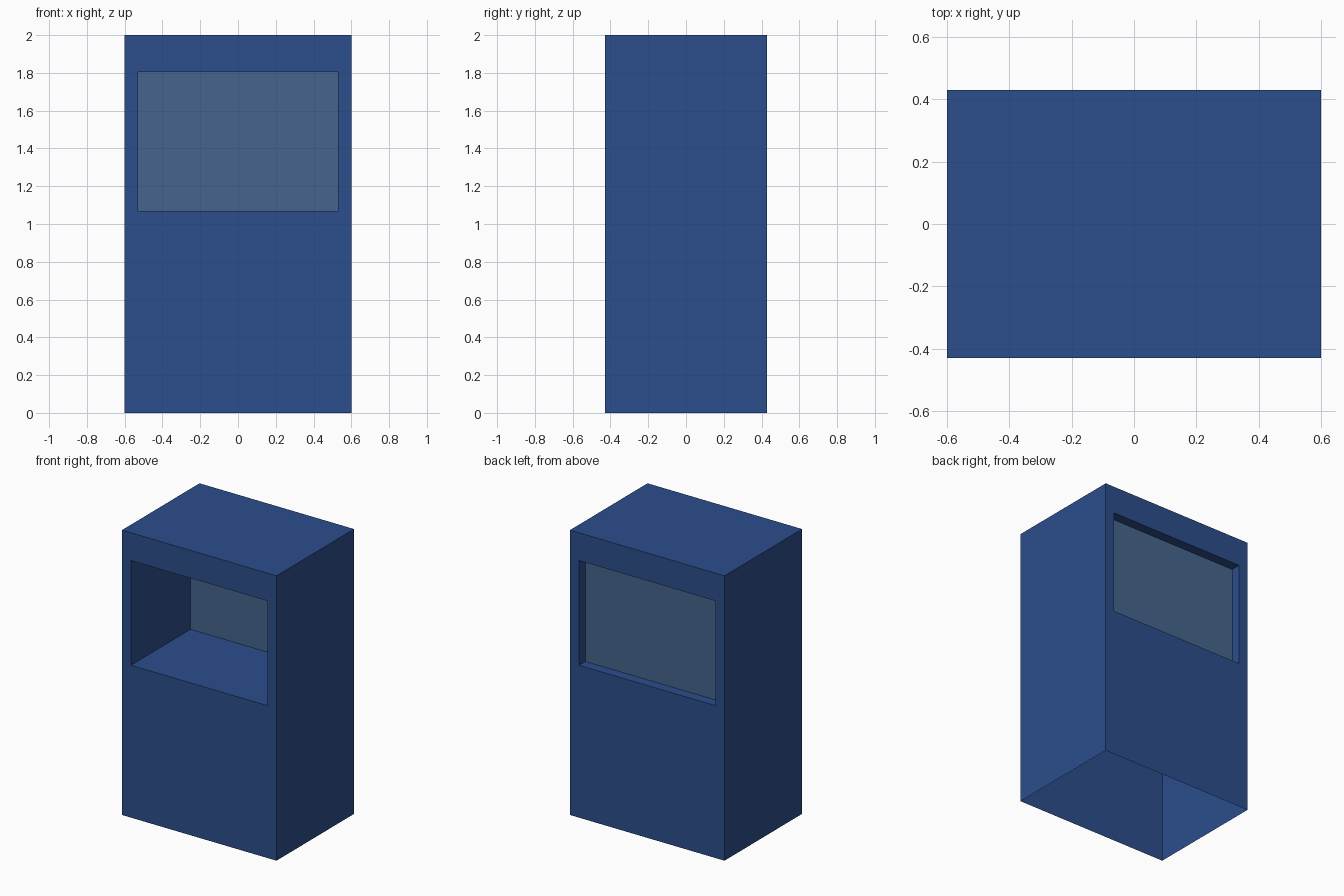
import bpy, bmesh

if "Cube" in bpy.data.objects:
    bpy.data.objects.remove(bpy.data.objects["Cube"])

W, D, H = 0.6, 0.43, 2.0            # half width, half depth, height
OX, OZ0, OZ1 = 0.53, 1.07, 1.805    # opening half width, bottom, top
PF, PB = 0.23, 0.36                 # front and back of the window panel


def material(name, rgb):
    m = bpy.data.materials.new(name)
    m.diffuse_color = (*rgb, 1)
    m.use_nodes = True
    m.node_tree.nodes["Principled BSDF"].inputs["Base Color"].default_value = m.diffuse_color
    return m


def finish(bm, name, mat):
    mesh = bpy.data.meshes.new(name)
    bm.to_mesh(mesh)
    bm.free()
    mesh.materials.append(mat)
    ob = bpy.data.objects.new(name, mesh)
    bpy.context.collection.objects.link(ob)
    return ob


def loop(bm, x, z0, z1, y):
    return [bm.verts.new(p) for p in ((-x, y, z0), (x, y, z0), (x, y, z1), (-x, y, z1))]


def bridge(bm, a, b, skip=()):
    for i in range(4):
        if i not in skip:
            j = (i + 1) % 4
            bm.faces.new((a[i], a[j], b[j], b[i]))


blue = material("cabinet blue", (0.025, 0.077, 0.263))
glass = material("window grey blue", (0.061, 0.130, 0.262))

# cabinet shell, open underneath, with a tunnel from front to back
bm = bmesh.new()
front_out, back_out = loop(bm, W, 0, H, -D), loop(bm, W, 0, H, D)
front_in, back_in = loop(bm, OX, OZ0, OZ1, -D), loop(bm, OX, OZ0, OZ1, D)
bridge(bm, front_out, front_in)               # front frame
bridge(bm, front_in, back_in)                 # tunnel
bridge(bm, back_in, back_out)                 # back frame
bridge(bm, back_out, front_out, skip=(0,))    # sides and top, no bottom
finish(bm, "cabinet", blue)

# window block closing the tunnel towards the back
bm = bmesh.new()
a, b = loop(bm, OX, OZ0, OZ1, PF), loop(bm, OX, OZ0, OZ1, PB)
bm.faces.new(a)
bm.faces.new(b[::-1])
finish(bm, "window_panel", glass)
